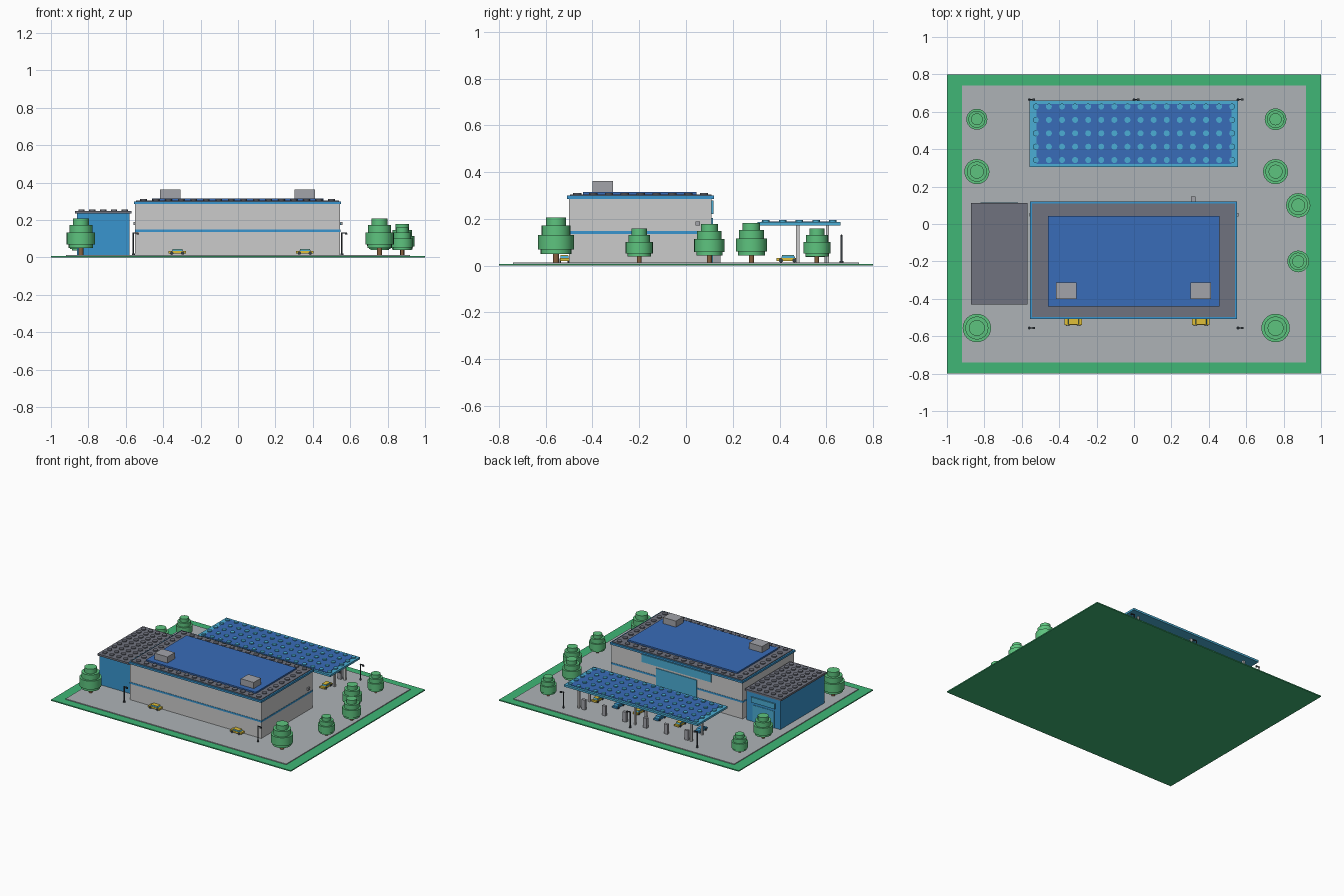
import bpy, bmesh, math
from mathutils import Matrix, Vector

if "Cube" in bpy.data.objects:
    bpy.data.objects.remove(bpy.data.objects["Cube"])

mats = {}
COLORS = dict(
    grass=(0.05, 0.47, 0.18), pavement=(0.42, 0.45, 0.47), wall=(0.60, 0.60, 0.63),
    roof=(0.16, 0.17, 0.21), trim=(0.04, 0.30, 0.62), panel=(0.04, 0.15, 0.48),
    cyan=(0.07, 0.42, 0.66), metal=(0.36, 0.37, 0.40), dark=(0.04, 0.05, 0.06),
    leaf=(0.11, 0.55, 0.21), trunk=(0.25, 0.12, 0.05), yellow=(0.75, 0.53, 0.04))


def mat(name):
    if name not in mats:
        mats[name] = bpy.data.materials.new(name)
        mats[name].diffuse_color = (*COLORS[name], 1)
    return mats[name]


def finish(name, bm, color, smooth=False):
    mesh = bpy.data.meshes.new(name)
    bm.to_mesh(mesh)
    bm.free()
    ob = bpy.data.objects.new(name, mesh)
    bpy.context.collection.objects.link(ob)
    mesh.materials.append(mat(color))
    if smooth:
        for o in bpy.context.selected_objects:
            o.select_set(False)
        ob.select_set(True)
        bpy.context.view_layer.objects.active = ob
        bpy.ops.object.shade_smooth_by_angle()
    return ob


def add_box(bm, x0, x1, y0, y1, z0, z1):
    m = Matrix.Translation(((x0 + x1) / 2, (y0 + y1) / 2, (z0 + z1) / 2))
    bmesh.ops.create_cube(bm, size=1, matrix=m @ Matrix.Diagonal((x1 - x0, y1 - y0, z1 - z0, 1)))


def box(name, color, *b):
    bm = bmesh.new()
    add_box(bm, *b)
    return finish(name, bm, color)


def boxes(name, color, items):
    bm = bmesh.new()
    for b in items:
        add_box(bm, *b)
    return finish(name, bm, color)


def add_cyl(bm, x, y, z0, z1, r, n=24, r2=None):
    bmesh.ops.create_cone(bm, cap_ends=True, segments=n, radius1=r, radius2=r if r2 is None else r2,
                          depth=z1 - z0, matrix=Matrix.Translation((x, y, (z0 + z1) / 2)))


def studs(name, color, pts, z0, z1, r):
    bm = bmesh.new()
    for x, y in pts:
        add_cyl(bm, x, y, z0, z1, r, 16)
    return finish(name, bm, color, True)


def spread(a, b, n):
    return [a + (b - a) * i / (n - 1) for i in range(n)]


G = 0.014  # pavement level

# Site
box("grass_base", "grass", -1, 1, -0.8, 0.8, 0, 0.008)
box("pavement", "pavement", -0.92, 0.92, -0.74, 0.74, 0.006, G)

# Main building
box("main_walls", "wall", -0.55, 0.545, -0.5, 0.11, G, 0.29)
box("wall_band", "trim", -0.552, 0.547, -0.502, 0.112, 0.135, 0.148)
box("roof_trim", "trim", -0.556, 0.551, -0.508, 0.12, 0.286, 0.3)
box("main_roof", "roof", -0.545, 0.54, -0.497, 0.109, 0.298, 0.305)
xs, ys = spread(-0.505, 0.5, 16), spread(-0.465, 0.077, 9)
ring = [(x, y) for x in xs for y in ys if x in (xs[0], xs[-1]) or y in (ys[0], ys[-1])]
studs("main_roof_studs", "roof", ring, 0.303, 0.312, 0.018)
box("roof_panel", "panel", -0.46, 0.457, -0.44, 0.044, 0.303, 0.316)
for i, x in enumerate((-0.362, 0.357)):
    box(f"roof_unit_{i}", "metal", x - 0.054, x + 0.054, -0.4, -0.312, 0.314, 0.362)

# Back facade of the main building
box("back_sign_board", "cyan", -0.29, 0.29, 0.105, 0.117, 0.222, 0.28)
box("glass_front", "cyan", -0.17, 0.17, 0.105, 0.115, G, 0.205)
box("door_post", "metal", 0.306, 0.33, 0.118, 0.147, G, 0.075)
boxes("side_wall_lamps", "metal", [(s * 0.553 - 0.006, s * 0.553 + 0.006, y - 0.01, y + 0.01, 0.172, 0.19)
                                  for s in (-1, 1) for y in (0.05,)])

# Side building
box("annex_walls", "trim", -0.86, -0.58, -0.42, 0.105, G, 0.234)
box("annex_roof", "roof", -0.872, -0.57, -0.43, 0.112, 0.234, 0.248)
studs("annex_roof_studs", "roof", [(x, y) for x in spread(-0.837, -0.605, 5) for y in spread(-0.39, 0.072, 9)],
      0.246, 0.256, 0.017)
box("annex_sign_board", "cyan", -0.82, -0.62, 0.1, 0.114, 0.16, 0.2)
box("annex_door", "cyan", -0.81, -0.63, 0.1, 0.108, G, 0.14)

# Charging canopy
box("canopy_slab", "cyan", -0.56, 0.556, 0.305, 0.66, 0.172, 0.187)
box("canopy_panel", "panel", -0.52, 0.52, 0.322, 0.642, 0.185, 0.19)
studs("canopy_studs", "cyan", [(x, y) for x in spread(-0.525, 0.525, 16) for y in spread(0.342, 0.628, 5)],
      0.186, 0.196, 0.016)
boxes("canopy_columns", "wall", [(x - 0.007, x + 0.007, y - 0.007, y + 0.007, G, 0.174)
                                 for x in (-0.47, 0, 0.47) for y in (0.478, 0.605)])
bays = spread(-0.43, 0.43, 6)
boxes("charger_posts", "metal", [(x - 0.015, x + 0.015, 0.592, 0.612, G, 0.088) for x in bays])
boxes("charger_screens", "dark", [(x - 0.009, x + 0.009, 0.590, 0.594, 0.06, 0.08) for x in bays])


# Cars
def car(i, x, y, color, turn):
    place = Matrix.Translation((x, y, 0)) @ Matrix.Rotation(turn, 4, 'Z')
    body = boxes(f"car_body_{i}", color, [(-0.047, 0.047, -0.02, 0.02, 0.02, 0.033),
                                         (-0.025, 0.028, -0.016, 0.016, 0.042, 0.045)])
    bm = bmesh.new()
    add_box(bm, -0.028, 0.032, -0.017, 0.017, 0.033, 0.043)
    for v in bm.verts:
        if v.co.z > 0.04:
            v.co.x *= 0.85
    cab = finish(f"car_cabin_{i}", bm, "cyan")
    bm = bmesh.new()
    for sx in (-1, 1):
        for sy in (-1, 1):
            bmesh.ops.create_cone(bm, cap_ends=True, segments=16, radius1=0.009, radius2=0.009, depth=0.008,
                                  matrix=Matrix.Translation((sx * 0.029, sy * 0.018, G + 0.009))
                                  @ Matrix.Rotation(math.pi / 2, 4, 'X'))
    wheels = finish(f"car_wheels_{i}", bm, "dark", True)
    for o in (body, cab, wheels):
        o.data.transform(place)


for i, x in enumerate(bays):
    car(i, x, 0.435, "yellow" if i % 2 else "trim", math.pi / 2)
car(6, -0.325, -0.52, "yellow", 0)
car(7, 0.357, -0.52, "yellow", 0)

# Lamp posts
for i, (x, y) in enumerate([(-0.56, 0.665), (0, 0.665), (0.556, 0.665), (-0.56, -0.556), (0.556, -0.556)]):
    bm = bmesh.new()
    add_cyl(bm, x, y, G, 0.132, 0.004, 12)
    add_cyl(bm, x, y, G, 0.02, 0.008, 12)
    add_box(bm, x - 0.004, x + 0.028, y - 0.003, y + 0.003, 0.128, 0.134)
    add_box(bm, x + 0.016, x + 0.03, y - 0.005, y + 0.005, 0.122, 0.129)
    finish(f"lamp_post_{i}", bm, "dark")

# Trees: trunk and stacked leafy tiers, scaled by radius
TIERS = [(0.86, 0.047, 0.068), (1.0, 0.066, 0.128), (0.81, 0.128, 0.168), (0.56, 0.168, 0.204)]
TREES = [(-0.84, 0.56, 0.056), (-0.84, 0.28, 0.067), (-0.84, -0.556, 0.076), (0.757, 0.56, 0.058),
         (0.757, 0.28, 0.067), (0.757, -0.556, 0.076), (0.878, 0.1, 0.065), (0.878, -0.2, 0.058)]
for i, (x, y, r) in enumerate(TREES):
    k = r / 0.076
    bm = bmesh.new()
    add_cyl(bm, x, y, G - 0.002, 0.06 * k, 0.013 * k, 16)
    finish(f"tree_trunk_{i}", bm, "trunk", True)
    bm = bmesh.new()
    for f, z0, z1 in TIERS:
        add_cyl(bm, x, y, z0 * k + 0.003, z1 * k + 0.003 if f < 0.6 else z1 * k + 0.004, r * f, 24)
    finish(f"tree_crown_{i}", bm, "leaf", True)

for m in bpy.data.materials:
    if m.users and not m.is_grease_pencil:
        m.use_nodes = True
        m.node_tree.nodes["Principled BSDF"].inputs["Base Color"].default_value = m.diffuse_color
